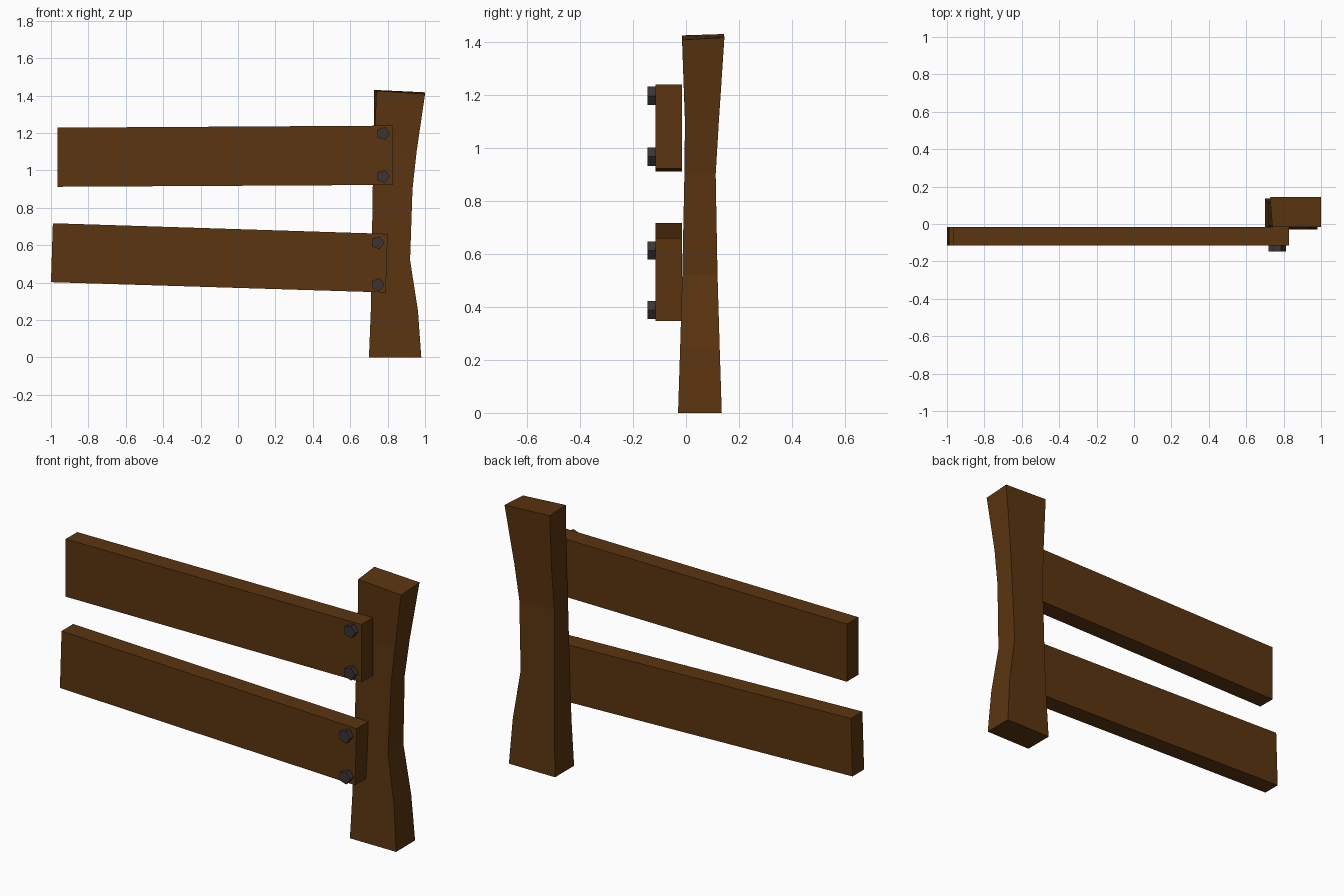
import bpy, bmesh, math
from mathutils import Matrix

cube = bpy.data.objects.get("Cube")
if cube:
    bpy.data.objects.remove(cube, do_unlink=True)


def make_material(name, color):
    mat = bpy.data.materials.new(name)
    mat.use_nodes = True
    mat.diffuse_color = color
    mat.node_tree.nodes["Principled BSDF"].inputs["Base Color"].default_value = color
    return mat


wood = make_material("brown wood", (0.105, 0.035, 0.005, 1))
iron = make_material("dark iron", (0.045, 0.034, 0.034, 1))


def finish(name, bm, mat):
    bmesh.ops.recalc_face_normals(bm, faces=bm.faces)
    mesh = bpy.data.meshes.new(name)
    bm.to_mesh(mesh)
    bm.free()
    mesh.materials.append(mat)
    obj = bpy.data.objects.new(name, mesh)
    bpy.context.collection.objects.link(obj)
    return obj


def loft(name, rings, mat):
    """Join matching rings of points into a closed solid."""
    bm = bmesh.new()
    loops = [[bm.verts.new(p) for p in ring] for ring in rings]
    for low, high in zip(loops, loops[1:]):
        n = len(low)
        for i in range(n):
            j = (i + 1) % n
            bm.faces.new((low[i], low[j], high[j], high[i]))
    bm.faces.new(loops[0])
    bm.faces.new(loops[-1])
    return finish(name, bm, mat)


# Waisted post: height, left and right x, front and back y
sections = [
    (0.00, 0.70, 0.98, -0.03, 0.135),
    (0.25, 0.71, 0.962, -0.022, 0.127),
    (0.52, 0.715, 0.92, -0.014, 0.119),
    (0.90, 0.72, 0.933, -0.006, 0.112),
    (1.10, 0.727, 0.955, -0.004, 0.124),
]
rings = [[(a, f, z), (b, f, z), (b, k, z), (a, k, z)] for z, a, b, f, k in sections]
# Slanted, slightly twisted top
rings.append([(0.74, -0.015, 1.425), (1.0, -0.015, 1.408),
              (1.0, 0.145, 1.417), (0.727, 0.143, 1.43)])
loft("post", rings, wood)

# Rails: outline in the x-z plane, extruded through the thickness
rails = {
    "upper_rail": [(-0.965, 0.912), (0.83, 0.922), (0.83, 1.239), (-0.965, 1.228)],
    "lower_rail": [(-1.0, 0.402), (0.79, 0.347), (0.80, 0.66), (-0.99, 0.717)],
}
for name, outline in rails.items():
    loft(name, [[(x, y, z) for x, z in outline] for y in (-0.115, -0.015)], wood)

# Five-sided bolt heads, one corner pointing to +x
bolts = {"upper_rail_bolt": (0.776, (1.197, 0.967)),
         "lower_rail_bolt": (0.747, (0.613, 0.389))}
for name, (x, heights) in bolts.items():
    for place, z in zip(("top", "bottom"), heights):
        bm = bmesh.new()
        bmesh.ops.create_cone(bm, cap_ends=True, segments=5,
                              radius1=0.036, radius2=0.036, depth=0.04)
        # Put a corner on the +x axis, then lay the axis along y
        corner = bm.verts[:][0].co
        turn = -math.atan2(corner.y, corner.x)
        bm.transform(Matrix.Translation((x, -0.126, z))
                     @ Matrix.Rotation(math.pi / 2, 4, 'X')
                     @ Matrix.Rotation(turn, 4, 'Z'))
        finish(name + "_" + place, bm, iron)
